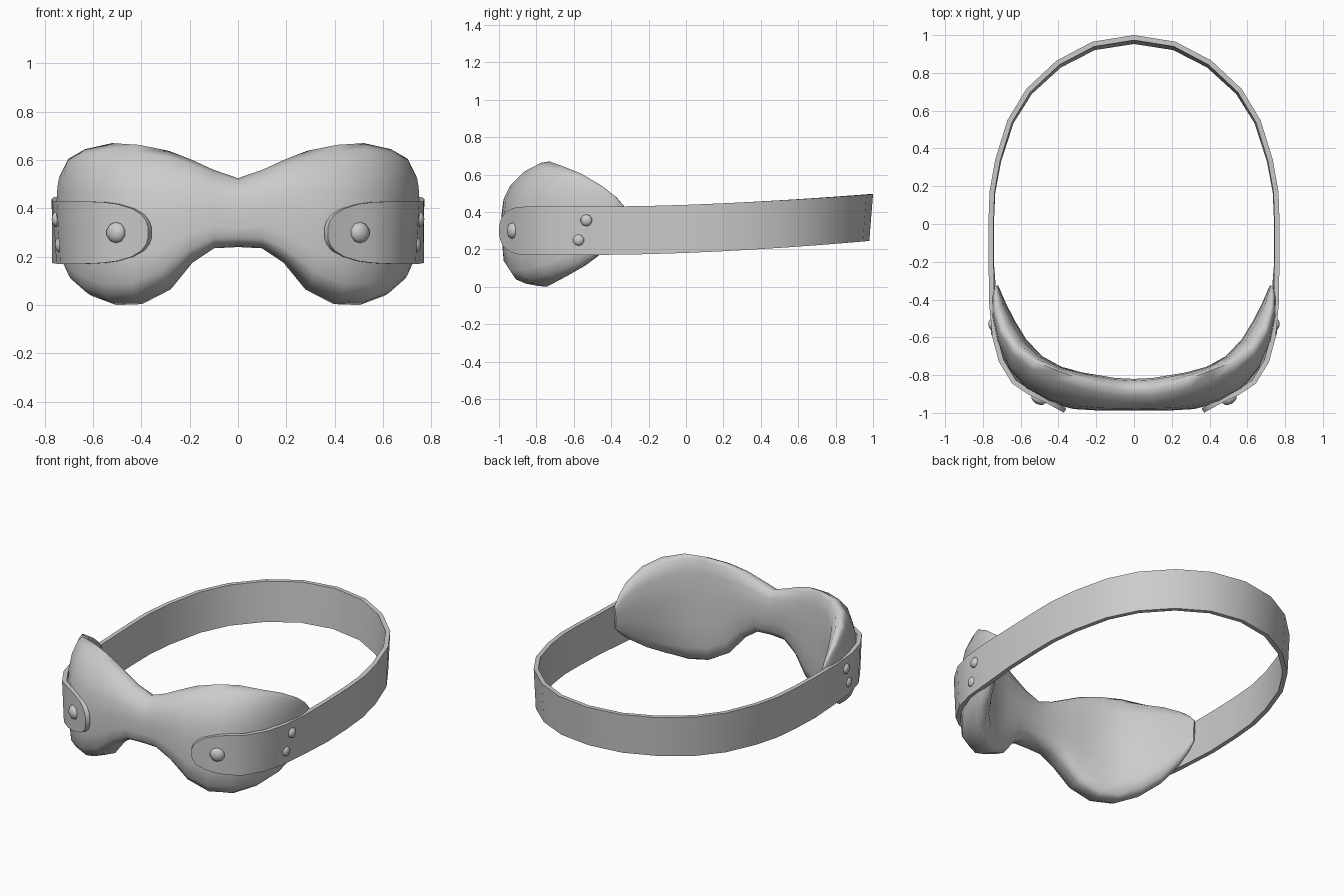
import bpy, bmesh
from math import radians
from mathutils import Vector

if "Cube" in bpy.data.objects:
    bpy.data.objects.remove(bpy.data.objects["Cube"])


def finish(name, bm, angle):
    bmesh.ops.recalc_face_normals(bm, faces=bm.faces)
    me = bpy.data.meshes.new(name)
    bm.to_mesh(me)
    bm.free()
    ob = bpy.data.objects.new(name, me)
    bpy.context.collection.objects.link(ob)
    bpy.ops.object.select_all(action='DESELECT')
    ob.select_set(True)
    bpy.context.view_layer.objects.active = ob
    bpy.ops.object.shade_smooth_by_angle(angle=radians(angle))
    return ob


def loft(name, rings, angle):
    """Skin a list of closed rings and cap both ends."""
    bm = bmesh.new()
    rows = [[bm.verts.new(p) for p in ring] for ring in rings]
    n = len(rows[0])
    for a, b in zip(rows, rows[1:]):
        for i in range(n):
            j = (i + 1) % n
            bm.faces.new((a[i], a[j], b[j], b[i]))
    bm.faces.new(rows[0])
    bm.faces.new(rows[-1])
    return finish(name, bm, angle)


def mirrored(rings):
    """Extend half rings (starting at x = 0) to the -x side."""
    left = [[Vector((-p.x, p.y, p.z)) for p in r] for r in rings[:0:-1]]
    return left + rings


# Mask pad: plan points of the front, rim and back, then (top z, bottom z)
stations = [
    ((0, -.985), (0, -.88), (0, -.82), (.525, .24)),
    ((.10, -.985), (.10, -.875), (.10, -.815), (.56, .235)),
    ((.20, -.983), (.19, -.855), (.19, -.80), (.602, .175)),
    ((.32, -.975), (.28, -.82), (.28, -.785), (.638, .065)),
    ((.45, -.943), (.40, -.775), (.39, -.755), (.663, .004)),
    ((.57, -.875), (.51, -.73), (.49, -.70), (.67, 0)),
    ((.66, -.765), (.62, -.66), (.575, -.61), (.645, .04)),
    ((.72, -.62), (.69, -.56), (.635, -.51), (.605, .10)),
    ((.748, -.48), (.725, -.45), (.68, -.42), (.54, .18)),
    ((.748, -.39), (.73, -.38), (.705, -.36), (.485, .24)),
    ((.738, -.335), (.73, -.33), (.72, -.325), (.43, .29)),
]
# Cross-section: height fraction, depth (1 front, 0 rim, -1 back)
section = [(0, .1), (.02, .5), (.055, .8), (.13, 1.0), (.28, 1.03), (.5, 1),
           (.7, .92), (.86, .66), (.96, .3), (1, 0), (.965, -.5), (.84, -.85),
           (.6, -1), (.35, -1), (.14, -.85), (.03, -.5)]
rings = []
for front, rim, back, (zt, zb) in stations:
    rim = Vector(rim)
    ring = []
    for f, d in section:
        p = rim.lerp(Vector(front), d) if d > 0 else rim.lerp(Vector(back), -d)
        z = zb + (zt - zb) * f
        flare = 1 + .07 * (z - .35)      # slightly wider towards the top
        ring.append(Vector((p.x * flare, p.y, z)))
    rings.append(ring)
loft("mask_pad", mirrored(rings), 80)

# Strap: outer plan path from the back centre to the rounded front tip
path = [(0, 1), (.22, .965), (.41, .865), (.57, .715), (.67, .55), (.735, .34),
        (.765, .17), (.771, 0), (.77, -.2), (.767, -.42), (.75, -.6),
        (.715, -.73), (.645, -.845), (.56, -.902), (.50, -.931), (.44, -.961),
        (.40, -.983), (.38, -.994), (.372, -.999)]
tip = {18: .022, 17: .048, 16: .075, 15: .1, 14: .118, 13: .126}
rings = []
for i, (x, y) in enumerate(path):
    px, py = path[i - 1] if i else (-.22, .965)
    nx, ny = path[min(i + 1, len(path) - 1)]
    inward = Vector((ny - py, px - nx, 0)).normalized() * .027
    t = max(0, (y + .4) / 1.4) ** 1.6
    h = tip.get(i, .129 - .004 * t)
    zc = .30 + .07 * t
    lean = 1 - .02 * t
    lean_x = .98 if -.86 < y < -.3 else lean
    top = Vector((x, y, zc + h))
    low = Vector((x * lean_x, y * lean, zc - h))
    rings.append([low, top, top + inward, low + inward])
loft("head_strap", mirrored(rings), 35)


# Domed rivets, two sizes, on both sides
def rivet(name, pos, normal, r):
    bm = bmesh.new()
    bmesh.ops.create_uvsphere(bm, u_segments=10, v_segments=6, radius=r)
    rot = Vector(normal).to_track_quat('Z', 'Y')
    for v in bm.verts:
        v.co = rot @ Vector((v.co.x, v.co.y, v.co.z * .6)) + Vector(pos)
    finish(name, bm, 60)


for side, s in (("right", 1), ("left", -1)):
    rivet("front_rivet_" + side, (s * .505, -.928, .30), (s * .47, -.88, 0), .044)
    rivet("upper_side_rivet_" + side, (s * .752, -.533, .355), (s, -.13, 0), .032)
    rivet("lower_side_rivet_" + side, (s * .738, -.575, .25), (s, -.15, 0), .032)
